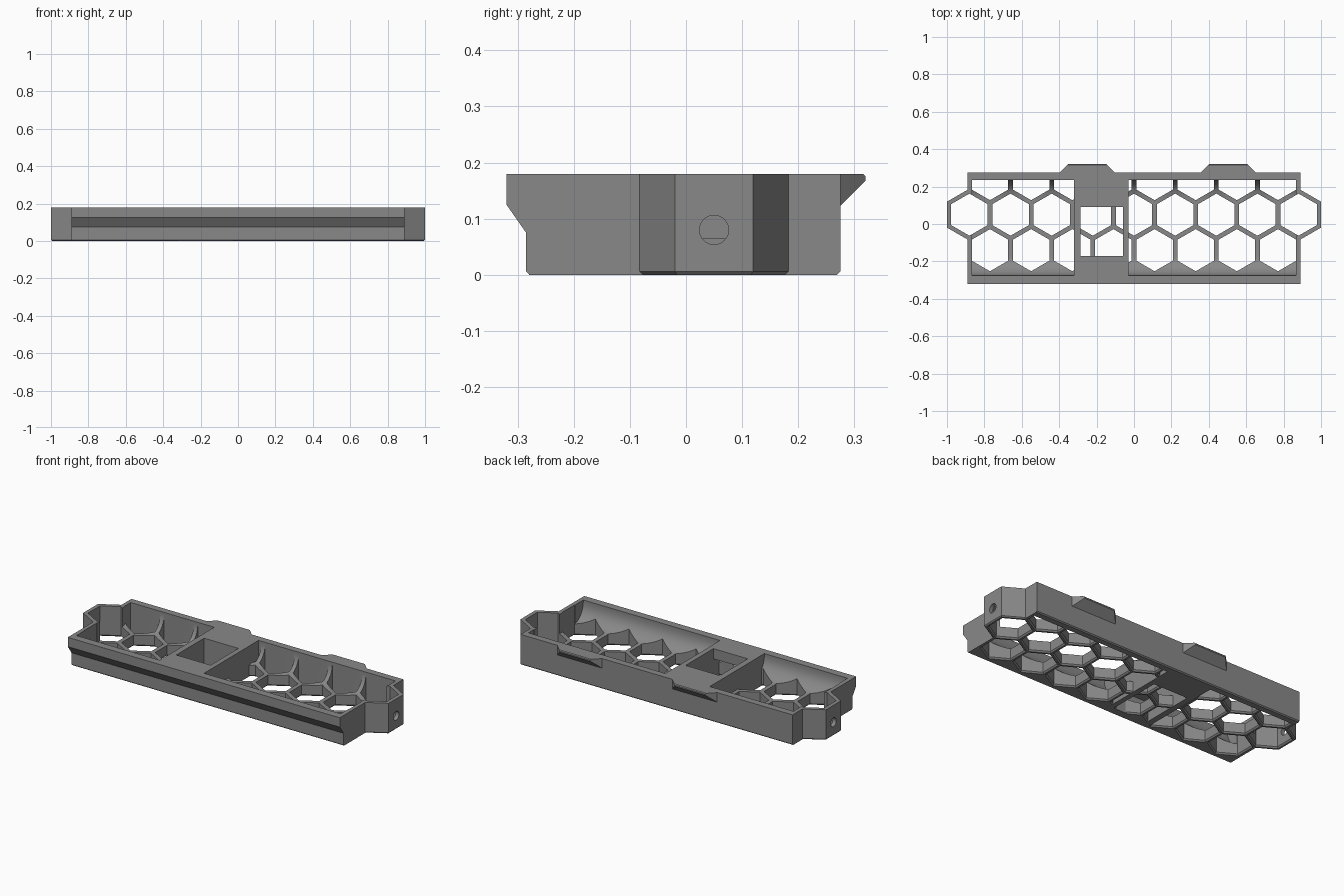
import bpy, bmesh, math

if "Cube" in bpy.data.objects:
    bpy.data.objects.remove(bpy.data.objects["Cube"])

PITCH, ROW, Y0 = 0.22, 0.19, 0.05     # honeycomb spacing
HEX_R, TOP, FLOOR = 0.1125, 0.18, 0.065

grey = bpy.data.materials.new("mid grey")
grey.diffuse_color = (0.25, 0.25, 0.25, 1)
grey.use_nodes = True
grey.node_tree.nodes["Principled BSDF"].inputs["Base Color"].default_value = grey.diffuse_color


def finish(name, bm):
    bmesh.ops.recalc_face_normals(bm, faces=bm.faces)
    me = bpy.data.meshes.new(name)
    bm.to_mesh(me)
    bm.free()
    ob = bpy.data.objects.new(name, me)
    me.materials.append(grey)
    bpy.context.collection.objects.link(ob)
    return ob


def loft(bm, rings):
    """Skin a stack of equal-length point rings and cap the ends."""
    vs = [[bm.verts.new(p) for p in r] for r in rings]
    n = len(vs[0])
    for a, b in zip(vs, vs[1:]):
        for i in range(n):
            j = (i + 1) % n
            bm.faces.new((a[i], a[j], b[j], b[i]))
    bm.faces.new(vs[0])
    bm.faces.new(vs[-1])


def extrude_x(name, profile, x0, x1):
    bm = bmesh.new()
    loft(bm, [[(x, y, z) for y, z in profile] for x in (x0, x1)])
    return finish(name, bm)


def box(name, x0, x1, y0, y1, z0, z1):
    return extrude_x(name, [(y0, z0), (y1, z0), (y1, z1), (y0, z1)], x0, x1)


def hexagon(cx, cy, r, z, ymax=9):
    pts = []
    for i in range(6):
        a = math.radians(30 + 60 * i)
        pts.append((cx + r * math.cos(a), min(cy + r * math.sin(a), ymax), z))
    return pts


def boolean(ob, tool, op):
    m = ob.modifiers.new(op, 'BOOLEAN')
    m.operation, m.solver, m.object = op, 'EXACT', tool
    bpy.context.view_layer.objects.active = ob
    bpy.ops.object.modifier_apply(modifier=m.name)
    bpy.data.objects.remove(tool)


# Tray shell with front overhang and bottom chamfer
tray = extrude_x("tray", [(-0.279, 0), (0.269, 0), (0.275, 0.006), (0.275, TOP),
                          (-0.32, TOP), (-0.32, 0.125), (-0.285, 0.075),
                          (-0.285, 0.006)], -0.89, 0.89)

# Hexagonal end lobes
for s in (-1, 1):
    bm = bmesh.new()
    loft(bm, [hexagon(s * 0.88, Y0, r, z)
              for r, z in ((0.132, 0), (0.1386, 0.006), (0.1386, TOP))])
    boolean(tray, finish("lobe", bm), 'UNION')

# Interior cavity with coved front and back walls
cove = 0.10
profile = [(0.235, 0.3), (-0.275, 0.3)]
for i in range(9):
    a = math.radians(180 + 90 * i / 8)
    profile.append((-0.275 + cove + cove * math.cos(a), FLOOR + cove + cove * math.sin(a)))
for i in range(9):
    a = math.radians(270 + 90 * i / 8)
    profile.append((0.235 - cove + cove * math.cos(a), FLOOR + cove + cove * math.sin(a)))
boolean(tray, extrude_x("cavity", profile, -0.865, 0.865), 'DIFFERENCE')

# Honeycomb openings, flared at the underside
bm = bmesh.new()
cells = [(i * PITCH, Y0) for i in range(-4, 5)]
for i in range(8):
    x = (i - 3.5) * PITCH
    cells += [(x, Y0 - ROW), (x, Y0 + ROW)]
for cx, cy in cells:
    loft(bm, [hexagon(cx, cy, r, z, 0.235)
              for r, z in ((HEX_R + 0.016, -0.008), (HEX_R, 0.008), (HEX_R, 0.3))])
boolean(tray, finish("cells", bm), 'DIFFERENCE')

# Screw holes through the end lobes
for s in (-1, 1):
    bm = bmesh.new()
    loft(bm, [[(x, Y0 + 0.026 * math.cos(t * math.pi / 16), 0.08 + 0.026 * math.sin(t * math.pi / 16))
               for t in range(32)] for x in (s * 0.93, s * 1.05)])
    boolean(tray, finish("screw_hole", bm), 'DIFFERENCE')

# Switch housing with window and lower front recess
housing = box("switch_housing", -0.32, -0.03, -0.28, 0.25, 0, TOP)
boolean(housing, box("window", -0.285, -0.06, -0.17, 0.09, -0.1, 0.3), 'DIFFERENCE')
boolean(housing, box("recess", -0.285, -0.06, -0.235, -0.1, -0.1, 0.12), 'DIFFERENCE')
boolean(tray, housing, 'UNION')

# Back clips: tapered wedges
for cx in (-0.25, 0.503):
    bm = bmesh.new()
    rings = []
    for y, z0, z1, w in ((0.265, 0.115, TOP, 0.155), (0.275, 0.123, TOP, 0.147),
                         (0.316, 0.164, TOP, 0.106), (0.32, 0.168, 0.175, 0.102)):
        rings.append([(cx - w, y, z0), (cx + w, y, z0), (cx + w, y, z1), (cx - w, y, z1)])
    loft(bm, rings)
    finish("back_clip", bm)

# Smooth the coves and round holes, keep hard edges
bpy.ops.object.select_all(action='DESELECT')
tray.select_set(True)
bpy.context.view_layer.objects.active = tray
bpy.ops.object.shade_smooth_by_angle(angle=math.radians(25))
